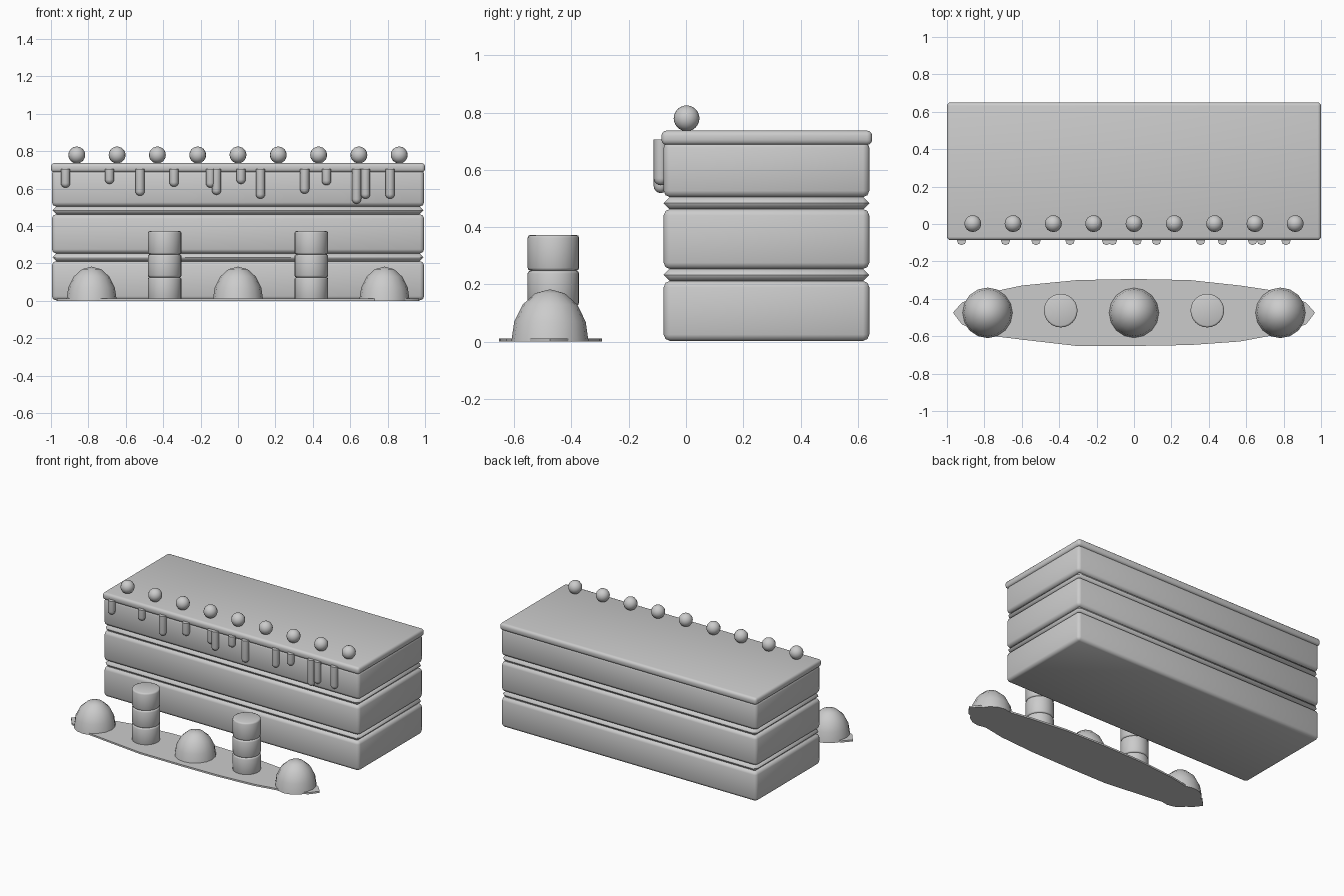
import bpy, bmesh, math
from mathutils import Matrix, Vector

cube = bpy.data.objects.get("Cube")
if cube:
    bpy.data.objects.remove(cube, do_unlink=True)

grey = bpy.data.materials.new("plain grey")
grey.use_nodes = True
colour = (0.6, 0.6, 0.6, 1)
grey.diffuse_color = colour
grey.node_tree.nodes["Principled BSDF"].inputs["Base Color"].default_value = colour


def finish(name, bm, angle=40, bevel=0, segments=2):
    """Turn a bmesh into a shaded object, optionally with rounded edges."""
    bmesh.ops.recalc_face_normals(bm, faces=bm.faces)
    mesh = bpy.data.meshes.new(name)
    bm.to_mesh(mesh)
    bm.free()
    mesh.materials.append(grey)
    obj = bpy.data.objects.new(name, mesh)
    bpy.context.collection.objects.link(obj)
    bpy.ops.object.select_all(action="DESELECT")
    obj.select_set(True)
    bpy.context.view_layer.objects.active = obj
    if bevel:
        mod = obj.modifiers.new("rounded edges", "BEVEL")
        mod.width = bevel
        mod.segments = segments
        mod.limit_method = "ANGLE"
        bpy.ops.object.modifier_apply(modifier=mod.name)
    bpy.ops.object.shade_smooth_by_angle(angle=math.radians(angle))
    return obj


def slab(name, half_x, y0, y1, z0, z1, bevel, segments=2):
    bm = bmesh.new()
    place = Matrix.Translation((0, (y0 + y1) / 2, (z0 + z1) / 2))
    size = Matrix.Diagonal((2 * half_x, y1 - y0, z1 - z0, 1))
    bmesh.ops.create_cube(bm, size=1, matrix=place @ size)
    return finish(name, bm, 50, bevel, segments)


def lathe(name, profile, location, sides, angle=40):
    """Spin a list of (radius, height) points about a vertical axis."""
    bm = bmesh.new()
    verts = [bm.verts.new((r, 0, z)) for r, z in profile]
    edges = [bm.edges.new(pair) for pair in zip(verts, verts[1:])]
    bmesh.ops.spin(bm, geom=verts + edges, cent=(0, 0, 0), axis=(0, 0, 1),
                   angle=math.tau, steps=sides)
    bmesh.ops.remove_doubles(bm, verts=bm.verts, dist=0.0005)
    bmesh.ops.translate(bm, verts=bm.verts, vec=Vector(location))
    return finish(name, bm, angle)


# Three thick layers with thin pointed fillings between them
for name, z0, z1 in (("bottom_layer", 0.003, 0.212), ("middle_layer", 0.254, 0.463),
                     ("upper_layer", 0.505, 0.7)):
    slab(name, 0.995, -0.078, 0.64, z0, z1, 0.022)
for name, z in (("lower_filling", 0.233), ("upper_filling", 0.484)):
    slab(name, 0.992, -0.078, 0.64, z - 0.023, z + 0.023, 0.0225, 1)
slab("icing_sheet", 1.0, -0.086, 0.65, 0.687, 0.737, 0.018, 3)

# Row of berries along the front edge of the icing
for i in range(9):
    bm = bmesh.new()
    bmesh.ops.create_uvsphere(bm, u_segments=16, v_segments=12, radius=0.045,
                              matrix=Matrix.Translation(((i - 4) * 0.2155, 0.002, 0.78)))
    finish(f"berry_{i + 1}", bm)

# Icing drips: x position and lowest point
drips = [(-.922, .605), (-.687, .625), (-.524, .562), (-.342, .61), (-.147, .605),
         (-.115, .567), (.016, .625), (.12, .546), (.356, .573), (.473, .618),
         (.634, .519), (.682, .546), (.813, .546)]
for i, (x, low) in enumerate(drips):
    r = 0.025
    tip = [(r * math.sin(a), low + r - r * math.cos(a))
           for a in (math.pi / 8 * k for k in range(5))]
    lathe(f"icing_drip_{i + 1}", tip + [(r, 0.706), (0, 0.706)], (x, -0.088, 0), 8, 50)

# Thin pointed plate in front
front_edge = [(-.968, -.474), (-.92, -.537), (-.78, -.596), (-.6, -.618), (-.305, -.652),
              (0, -.652), (.3, -.647), (.567, -.628), (.738, -.596), (.92, -.537)]
back_edge = [(.968, -.474), (.92, -.42), (.78, -.361), (.567, -.329), (.3, -.3),
             (0, -.294), (-.305, -.3), (-.6, -.329), (-.78, -.367), (-.92, -.42)]
bm = bmesh.new()
base = bm.faces.new([bm.verts.new((x, y, 0)) for x, y in front_edge + back_edge])
top = bmesh.ops.extrude_face_region(bm, geom=[base], use_keep_orig=True)["geom"]
bmesh.ops.translate(bm, vec=(0, 0, 0.012),
                    verts=[g for g in top if isinstance(g, bmesh.types.BMVert)])
finish("plate", bm)

# Domes on the plate
for name, x in (("right_dome", -0.783), ("middle_dome", 0), ("left_dome", 0.783)):
    arc = [(0.135 * math.cos(a), 0.183 * math.sin(a))
           for a in (math.pi / 8 * k for k in range(5))]
    lathe(name, [(0, 0)] + arc, (x, -0.475, 0), 16, 50)

# Two stacks of three rounded discs
for side, x in (("right", -0.392), ("left", 0.392)):
    for i, (z0, z1) in enumerate(((0.002, 0.126), (0.126, 0.248), (0.248, 0.373))):
        r, b = 0.09, 0.01
        lathe(f"{side}_stack_disc_{i + 1}",
              [(0, z0), (r - b, z0), (r - b * 0.3, z0 + b * 0.3), (r, z0 + b),
               (r, z1 - b), (r - b * 0.3, z1 - b * 0.3), (r - b, z1), (0, z1)],
              (x, -0.463, 0), 24, 50)
